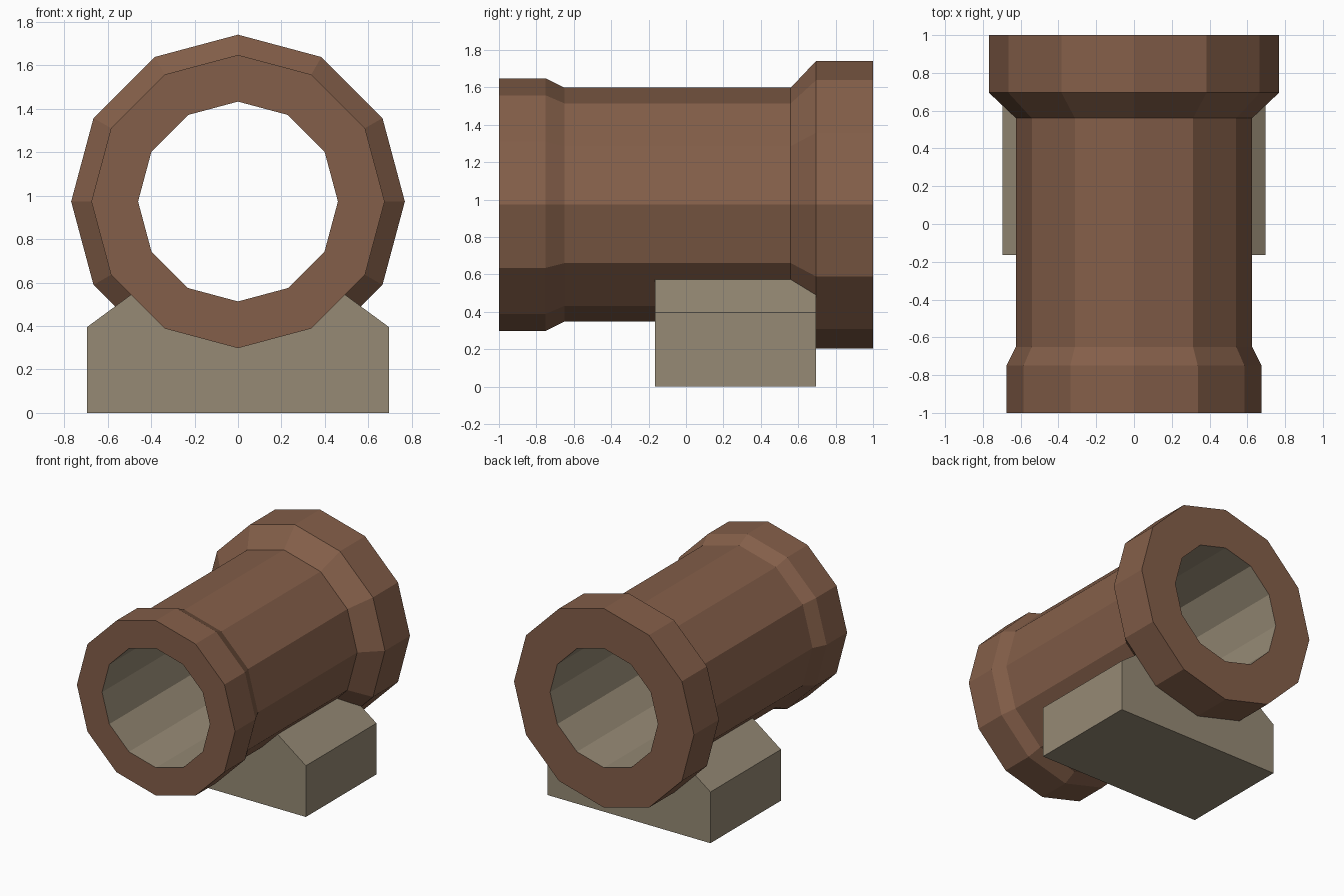
import bpy, bmesh
from math import sin, cos, tau

if "Cube" in bpy.data.objects:
    bpy.data.objects.remove(bpy.data.objects["Cube"], do_unlink=True)


def material(name, rgb):
    m = bpy.data.materials.new(name)
    m.use_nodes = True
    m.diffuse_color = (*rgb, 1)
    m.node_tree.nodes["Principled BSDF"].inputs["Base Color"].default_value = (*rgb, 1)
    return m


def finish(name, bm, mats):
    bmesh.ops.recalc_face_normals(bm, faces=bm.faces)
    mesh = bpy.data.meshes.new(name)
    bm.to_mesh(mesh)
    bm.free()
    for m in mats:
        mesh.materials.append(m)
    obj = bpy.data.objects.new(name, mesh)
    bpy.context.collection.objects.link(obj)
    return obj


brown = material("rust brown", (0.231, 0.114, 0.067))
stone = material("stone grey", (0.305, 0.254, 0.178))

SIDES, AXIS_Z, BORE = 12, 0.973, 0.46

# Pipe: closed wall profile (y, radius) turned around the y axis
profile = [(-1, 0.675), (-0.75, 0.675), (-0.65, 0.625), (0.56, 0.625),
           (0.695, 0.768), (1, 0.768), (1, BORE), (-1, BORE)]
bm = bmesh.new()
rings = [[bm.verts.new((r * sin(tau * i / SIDES), y, AXIS_Z + r * cos(tau * i / SIDES)))
          for i in range(SIDES)] for y, r in profile]
for k, ring in enumerate(rings):
    nxt = rings[(k + 1) % len(rings)]
    is_bore = profile[k][1] == BORE and k == len(rings) - 2
    for i in range(SIDES):
        j = (i + 1) % SIDES
        face = bm.faces.new((ring[i], ring[j], nxt[j], nxt[i]))
        face.material_index = 1 if is_bore else 0
finish("pipe", bm, [brown, stone])

# Support block: half outline mirrored, top cradle hidden inside the pipe wall
half = [(0.695, 0), (0.695, 0.395), (0.41, 0.605), (0.27, 0.5)]
outline = half + [(0, 0.43)] + [(-x, z) for x, z in reversed(half)]
bm = bmesh.new()
face = bm.faces.new([bm.verts.new((x, -0.165, z)) for x, z in outline])
out = bmesh.ops.extrude_face_region(bm, geom=[face], use_keep_orig=True)
bmesh.ops.translate(bm, vec=(0, 0.86, 0),
                    verts=[v for v in out["geom"] if isinstance(v, bmesh.types.BMVert)])
finish("support_block", bm, [stone])
